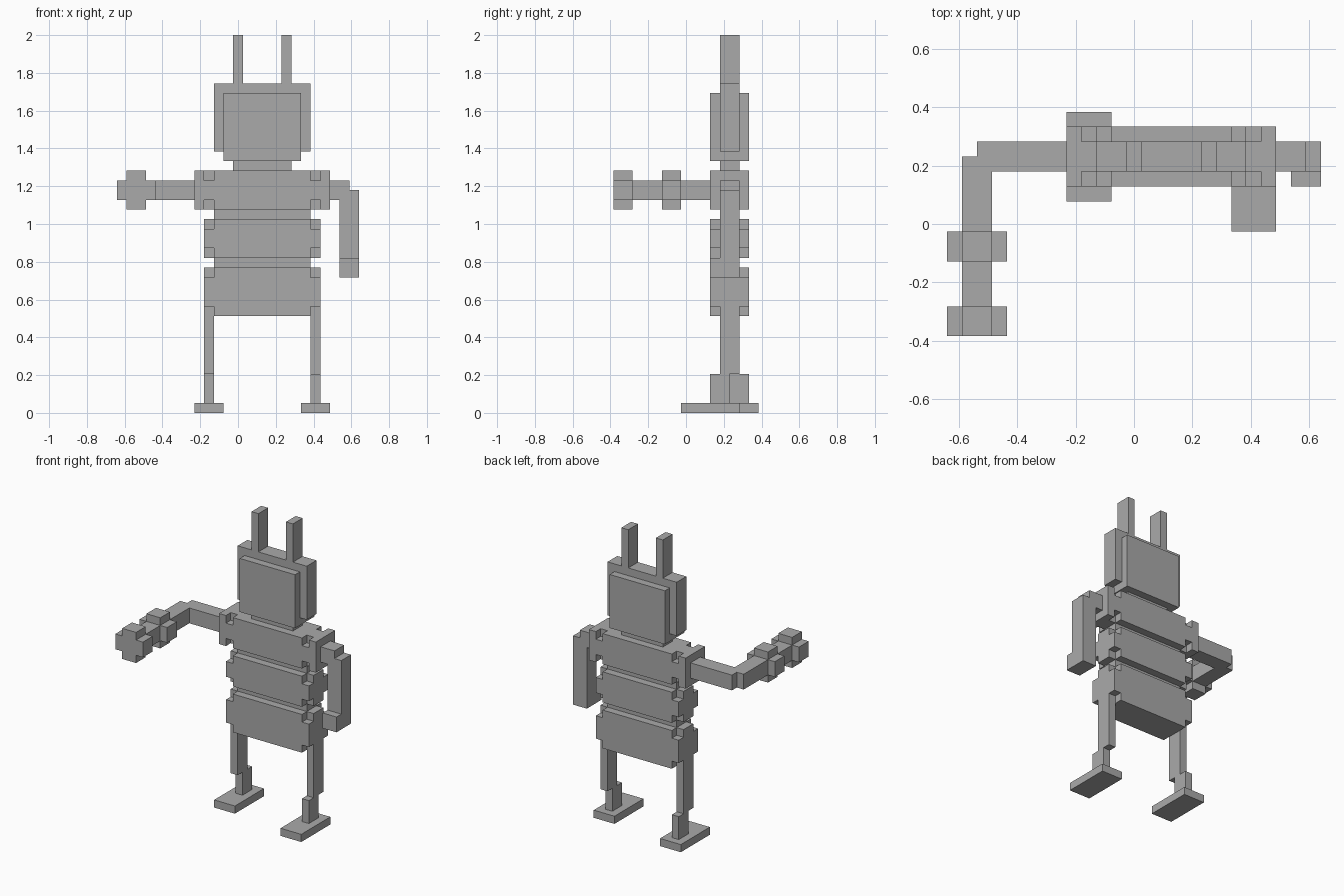
import bpy
import bmesh
import math
from mathutils import Vector

cube = bpy.data.objects.get("Cube")
if cube:
    bpy.data.objects.remove(cube, do_unlink=True)

UNIT = 2 / 39                       # one block of the figure
ORIGIN = Vector((12.5, 7.5, 0))     # grid point placed at the world origin

grey = bpy.data.materials.new("plain grey")
grey.use_nodes = True
colour = (0.4, 0.4, 0.4, 1)
grey.diffuse_color = colour
grey.node_tree.nodes["Principled BSDF"].inputs["Base Color"].default_value = colour

cells = {}                          # block position -> part name


def block(part, x, y, z):
    """Fill a box of blocks; part None carves the box away."""
    for i in range(*x):
        for j in range(*y):
            for k in range(*z):
                if part is None:
                    cells.pop((i, j, k), None)
                else:
                    cells[i, j, k] = part


def notches(x, z):
    """Carve the same notch on both sides, front and back."""
    for xs in (x, (30 - x[1], 30 - x[0])):
        for ys in ((10, 11), (13, 14)):
            block(None, xs, ys, z)


CORE = (11, 13)                     # thin middle layer
FULL = (10, 14)                     # full body depth

# Body: thin spine with three notched plates
block("spine", (10, 20), CORE, (10, 25))
for name, x, bottom, top in (("chest", (8, 22), 21, 25),
                             ("belly", (9, 21), 16, 20),
                             ("pelvis", (9, 21), 10, 15)):
    block(name, x, FULL, (bottom, top))
    notches((9, 10), (bottom, bottom + 1))
    notches((9, 10), (top - 1, top))

# Neck, head and ears
block("neck", (12, 18), CORE, (25, 26))
block("head", (10, 20), CORE, (27, 34))
block("head", (11, 19), FULL, (26, 33))
block("right_ear", (12, 13), CORE, (34, 39))
block("left_ear", (17, 18), CORE, (34, 39))

# Legs: the left one steps forward, the right one back
for side, x, shin in (("right", 9, 12), ("left", 20, 10)):
    block(side + "_leg", (x, x + 1), CORE, (4, 10))
    block(side + "_shin", (x, x + 1), (shin, shin + 2), (1, 4))
    block(side + "_foot", (x - 1, x + 2), (shin - 3, shin + 3), (0, 1))

# Left arm hanging down
block("left_upper_arm", (22, 24), CORE, (22, 24))
block("left_forearm", (23, 25), CORE, (14, 23))
block("left_hand", (23, 25), (10, 12), (14, 16))

# Right arm reaching forward with two cross-shaped cuffs
block("right_upper_arm", (2, 8), CORE, (22, 24))
block("right_forearm", (1, 3), (0, 12), (22, 24))
for name, y in (("right_wrist_cuff", (5, 7)), ("right_hand", (0, 2))):
    block(name, (0, 4), y, (22, 24))
    block(name, (1, 3), y, (21, 25))


def skin(part):
    """Build one part from its exposed block faces, merged into flat panels."""
    bm = bmesh.new()
    for cell in [c for c, owner in cells.items() if owner == part]:
        centre = Vector(cell) + Vector((0.5, 0.5, 0.5))
        for axis in range(3):
            for sign in (-1, 1):
                n = Vector((0, 0, 0))
                n[axis] = sign
                if tuple(int(a + b) for a, b in zip(cell, n)) in cells:
                    continue
                u = Vector((0, 0, 0))
                u[(axis + 1) % 3] = 1
                v = n.cross(u)
                corners = (-u - v, u - v, u + v, v - u)
                bm.faces.new([bm.verts.new((centre + (n + c) / 2 - ORIGIN) * UNIT)
                              for c in corners])
    bmesh.ops.remove_doubles(bm, verts=bm.verts, dist=UNIT / 100)
    bmesh.ops.dissolve_limit(bm, angle_limit=math.radians(1),
                             verts=bm.verts, edges=bm.edges)
    mesh = bpy.data.meshes.new(part)
    bm.to_mesh(mesh)
    bm.free()
    mesh.materials.append(grey)
    bpy.context.collection.objects.link(bpy.data.objects.new(part, mesh))


for part in sorted(set(cells.values())):
    skin(part)
